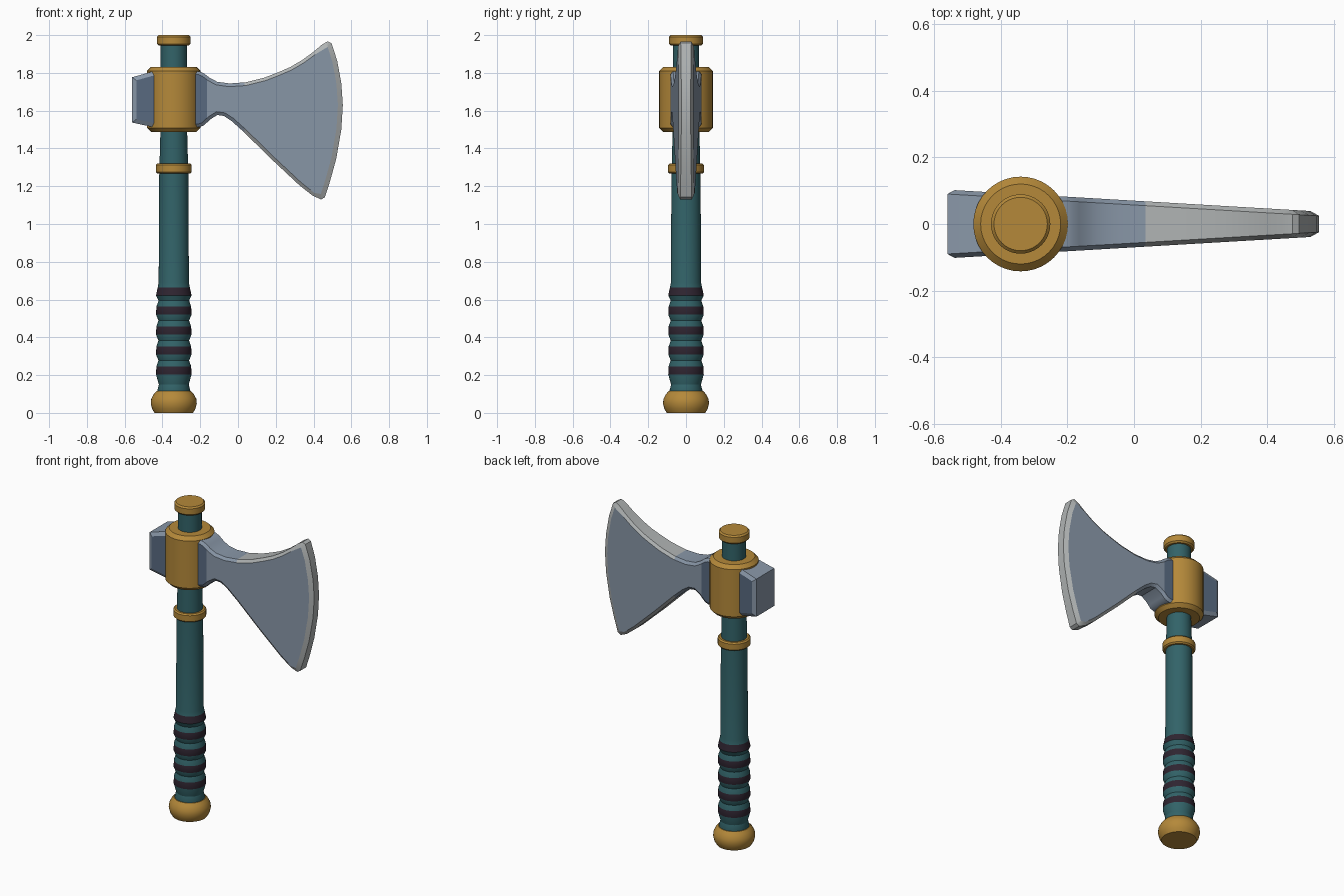
import bpy, bmesh, math
from mathutils import Vector

if "Cube" in bpy.data.objects:
    bpy.data.objects.remove(bpy.data.objects["Cube"])

AXIS_X = -0.34
SEG = 40


def mat(name, rgb):
    m = bpy.data.materials.new(name)
    m.diffuse_color = (*rgb, 1)
    m.use_nodes = True
    m.node_tree.nodes["Principled BSDF"].inputs["Base Color"].default_value = m.diffuse_color
    return m


GOLD = mat("gold", (0.46, 0.25, 0.042))
TEAL = mat("teal", (0.032, 0.125, 0.14))
WRAP = mat("dark_wrap", (0.028, 0.018, 0.030))
STEEL = mat("steel", (0.25, 0.31, 0.39))
SLATE = mat("dark_slate", (0.10, 0.145, 0.22))
EDGE = mat("light_steel", (0.43, 0.45, 0.45))


def finish(name, bm, mats, rule=None, angle=28):
    bmesh.ops.recalc_face_normals(bm, faces=bm.faces[:])
    bm.normal_update()
    for f in bm.faces:
        if rule:
            f.material_index = rule(f.calc_center_median(), f.normal)
    me = bpy.data.meshes.new(name)
    bm.to_mesh(me)
    bm.free()
    ob = bpy.data.objects.new(name, me)
    bpy.context.collection.objects.link(ob)
    for m in mats:
        me.materials.append(m)
    bpy.ops.object.select_all(action='DESELECT')
    ob.select_set(True)
    bpy.context.view_layer.objects.active = ob
    bpy.ops.object.shade_smooth_by_angle(angle=math.radians(angle))
    return ob


def lathe(name, profile, mats, rule=None):
    """Turn a (radius, z) profile around the handle axis."""
    bm = bmesh.new()
    rings = []
    for r, z in profile:
        rings.append([bm.verts.new((AXIS_X + r * math.cos(2 * math.pi * i / SEG),
                                    r * math.sin(2 * math.pi * i / SEG), z))
                      for i in range(SEG)])
    for a, b in zip(rings, rings[1:]):
        for i in range(SEG):
            j = (i + 1) % SEG
            bm.faces.new((a[i], a[j], b[j], b[i]))
    bm.faces.new(rings[0])
    bm.faces.new(rings[-1])
    return finish(name, bm, mats, rule)


def ring(name, r, z0, z1, c):
    return lathe(name, [(r - c, z0), (r, z0 + c), (r, z1 - c), (r - c, z1)], [GOLD])


def half_thickness(x):
    return 0.07 - 0.0587 * x


def slab(name, outline, inset, cuts, mats, rule):
    """Tapered plate with bevelled rim from a clockwise (x, z) outline."""
    n = len(outline)
    pts = [Vector(p) for p in outline]
    inner = []
    for i, p in enumerate(pts):
        d1 = (p - pts[i - 1]).normalized()
        d2 = (pts[(i + 1) % n] - p).normalized()
        n1, n2 = Vector((d1.y, -d1.x)), Vector((d2.y, -d2.x))
        m = (n1 + n2).normalized()
        inner.append(p + m * inset(p.x) / max(m.dot(n1), 0.6))
    bm = bmesh.new()
    loops = []
    for src, s, drop in ((inner, -1, 0), (pts, -1, 0.013), (pts, 1, 0.013), (inner, 1, 0)):
        loops.append([bm.verts.new((p.x, s * (half_thickness(p.x) - drop), p.y)) for p in src])
    for a, b in zip(loops, loops[1:]):
        for i in range(n):
            j = (i + 1) % n
            bm.faces.new((a[i], a[j], b[j], b[i]))
    bm.faces.new(loops[0])
    bm.faces.new(loops[-1])
    for x in cuts:
        bmesh.ops.bisect_plane(bm, geom=bm.verts[:] + bm.edges[:] + bm.faces[:],
                               plane_co=(x, 0, 0), plane_no=(1, 0, 0))
    return finish(name, bm, mats, rule, 25)


# Handle with swelling grip and dark wraps
bands = [0.225, 0.33, 0.436, 0.541, 0.643]
profile = [(0.085, 0.10), (0.088, 0.115), (0.079, 0.15)]
for k, z in enumerate(bands):
    profile += [(0.094, z - 0.021), (0.092, z + 0.021)]
    if k < 4:
        profile.append((0.081, z + 0.053))
profile[-1] = (0.085, 0.664)
profile += [(0.080, 0.69), (0.077, 1.26), (0.071, 1.48), (0.069, 1.96)]
lathe("handle", profile, [TEAL, WRAP],
      lambda c, n: int(any(abs(c.z - z) < 0.012 for z in bands)))

# Gold fittings
lathe("pommel", [(0.102, 0), (0.115, 0.022), (0.122, 0.05), (0.119, 0.075),
                 (0.107, 0.098), (0.092, 0.115), (0.07, 0.116)], [GOLD])
ring("lower_ring", 0.095, 1.267, 1.32, 0.008)
ring("head_collar", 0.142, 1.487, 1.832, 0.022)
ring("top_cap", 0.089, 1.945, 2.0, 0.009)

# Rear block of the head
slab("rear_block",
     [(-0.56, 1.537), (-0.56, 1.777), (-0.45, 1.808), (-0.36, 1.812),
      (-0.36, 1.508), (-0.45, 1.513)],
     lambda x: 0.022, [], [STEEL, SLATE],
     lambda c, n: int(abs(n.y) > 0.95))

# Blade with neck, flared body and light cutting rim
blade_outline = [
    (-0.32, 1.812), (-0.205, 1.808), (-0.18, 1.797), (-0.148, 1.773), (-0.11, 1.753),
    (-0.045, 1.744), (0.04, 1.75), (0.14, 1.775), (0.21, 1.802), (0.275, 1.83),
    (0.34, 1.868), (0.40, 1.912), (0.445, 1.95), (0.475, 1.967), (0.495, 1.957),
    (0.525, 1.865), (0.547, 1.745), (0.555, 1.63), (0.547, 1.50), (0.52, 1.345),
    (0.487, 1.225), (0.46, 1.142), (0.44, 1.13), (0.395, 1.15), (0.325, 1.205),
    (0.17, 1.35), (0.035, 1.483), (-0.035, 1.546), (-0.075, 1.572), (-0.11, 1.577),
    (-0.148, 1.553), (-0.18, 1.522), (-0.205, 1.513), (-0.32, 1.508)]


def blade_rule(c, n):
    if abs(n.y) > 0.95:
        return 1 if c.x < -0.165 else 0
    return 2 if c.x > 0.035 else 0


slab("blade", blade_outline, lambda x: 0.026 if x > 0.42 else 0.017,
     [-0.165, 0.035], [STEEL, SLATE, EDGE], blade_rule)
